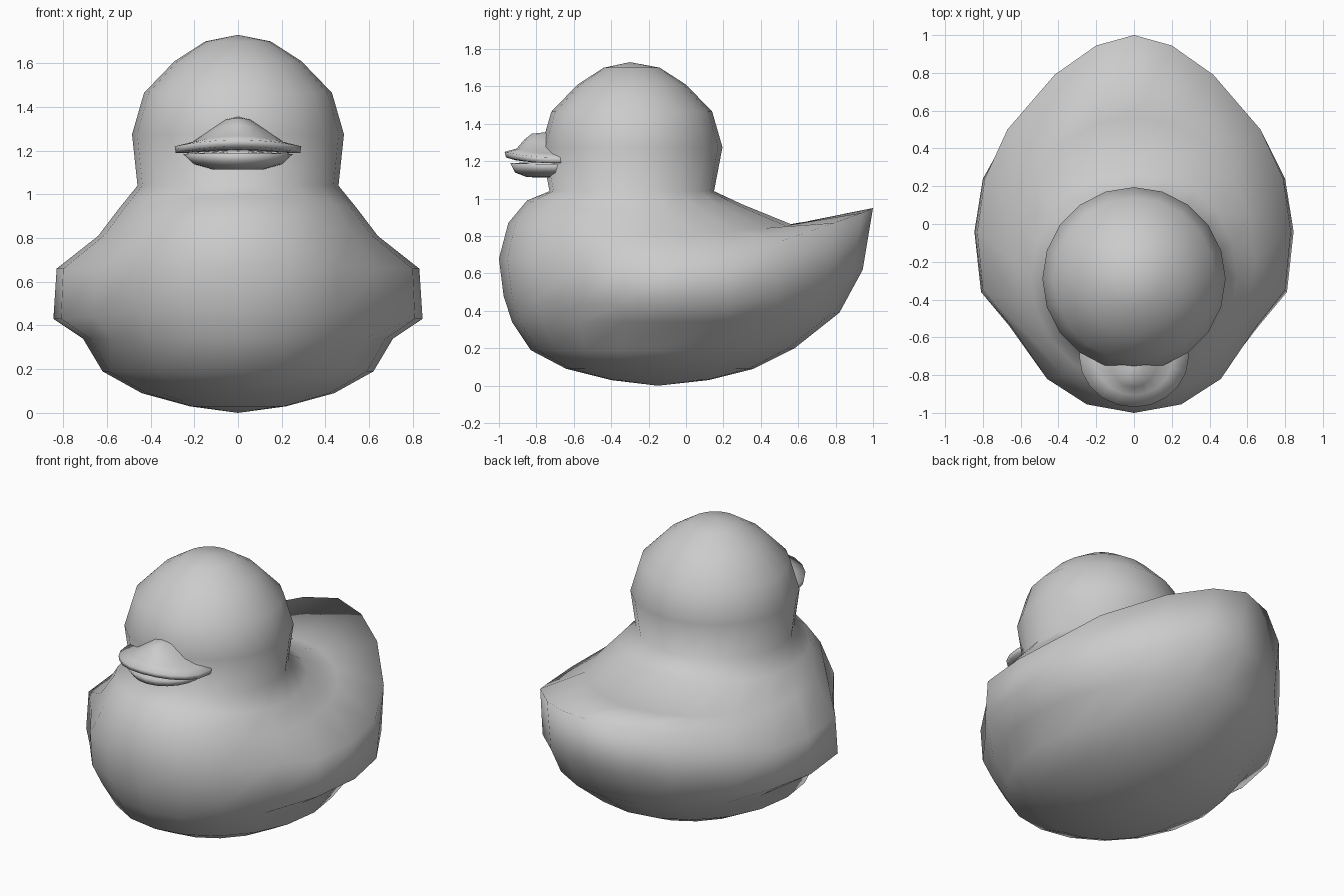
import bpy, bmesh
from math import sin, cos, pi

if "Cube" in bpy.data.objects:
    bpy.data.objects.remove(bpy.data.objects["Cube"])

SEG = 20


def ring(w, y_front, y_back, z_front, z_side, z_back):
    """Oval loop, starting at the front, with its own height at front, side and back."""
    mid, r = (y_front + y_back) / 2, (y_back - y_front) / 2
    pts = []
    for i in range(SEG):
        t = 2 * pi * i / SEG
        c = cos(t)
        z_end = z_front if c > 0 else z_back
        pts.append((w * sin(t), mid - r * c, z_side + (z_end - z_side) * c * c))
    return pts


def mirrored(half):
    """Close a front-to-back half outline into a full loop."""
    return half + [(-x, y, z) for x, y, z in half[-2:0:-1]]


def loft(name, start, rings, end):
    """Skin a stack of loops between two poles."""
    bm = bmesh.new()
    a, b = bm.verts.new(start), bm.verts.new(end)
    loops = [[bm.verts.new(p) for p in r] for r in rings]
    for i in range(SEG):
        j = (i + 1) % SEG
        bm.faces.new((a, loops[0][j], loops[0][i]))
        bm.faces.new((b, loops[-1][i], loops[-1][j]))
        for lo, hi in zip(loops, loops[1:]):
            bm.faces.new((lo[i], lo[j], hi[j], hi[i]))
    bmesh.ops.recalc_face_normals(bm, faces=bm.faces[:])
    for f in bm.faces:
        f.smooth = True
    mesh = bpy.data.meshes.new(name)
    bm.to_mesh(mesh)
    bm.free()
    ob = bpy.data.objects.new(name, mesh)
    bpy.context.collection.objects.link(ob)
    return ob


# Widest outline: breast, wing bulge and upturned tail rim
rim = [(0, -1.0, .68), (.25, -.955, .68), (.46, -.82, .67), (.65, -.54, .66),
       (.80, -.35, .66), (.83, -.04, .66), (.79, .24, .68), (.67, .50, .77),
       (.42, .79, .87), (.20, .945, .925), (0, 1.0, .95)]
under = [(0, -.975, .48), (.25, -.93, .48), (.46, -.80, .46), (.66, -.54, .44),
         (.81, -.36, .43), (.845, -.04, .43), (.80, .24, .44), (.66, .49, .48),
         (.42, .75, .55), (.20, .89, .60), (0, .945, .62)]

# Body and head in one skin, from the belly up to the crown
rings = [
    ring(.22, -.40, .12, .03, .03, .03),
    ring(.44, -.64, .36, .09, .09, .09),
    ring(.62, -.83, .58, .19, .19, .20),
    ring(.71, -.93, .82, .34, .34, .39),
    mirrored(under),
    mirrored(rim),
    ring(.64, -.95, .57, .87, .81, .86),
    ring(.545, -.85, .30, .99, .935, .97),
    ring(.46, -.73, .15, 1.04, 1.04, 1.04),
]
for r, z in ((.485, 1.275), (.43, 1.465), (.29, 1.61), (.15, 1.70)):
    rings.append(ring(r, -.29 - r, -.29 + r, z, z, z))
loft("body", (0, -.15, 0), rings, (0, -.30, 1.73))

# Upper bill: flared lip rising to a rounded ridge
BILL_Y = -.70


def bill_ring(w, d, z_front, z_side):
    return ring(w, BILL_Y - d, BILL_Y + min(d, .1), z_front, z_side, z_side)


def bill_loft(name, start, specs, end):
    loops = []
    for w, d, zf, zs in specs:
        loops.append([(x, BILL_Y + (y - BILL_Y), z) for x, y, z in
                      ring(w, BILL_Y - d, BILL_Y + d, zf, zs, zs)])
    return loft(name, start, loops, end)


bill_loft("upper_bill", (0, BILL_Y, 1.20),
          [(.24, .21, 1.205, 1.19), (.285, .262, 1.22, 1.19), (.29, .27, 1.25, 1.22),
           (.21, .205, 1.268, 1.24), (.13, .165, 1.315, 1.295), (.06, .125, 1.347, 1.342)],
          (0, BILL_Y - .05, 1.355))

# Lower bill: shallow scoop under the lip
bill_loft("lower_bill", (0, BILL_Y, 1.112),
          [(.12, .15, 1.115, 1.115), (.20, .215, 1.14, 1.138), (.25, .24, 1.19, 1.185)],
          (0, BILL_Y, 1.20))
